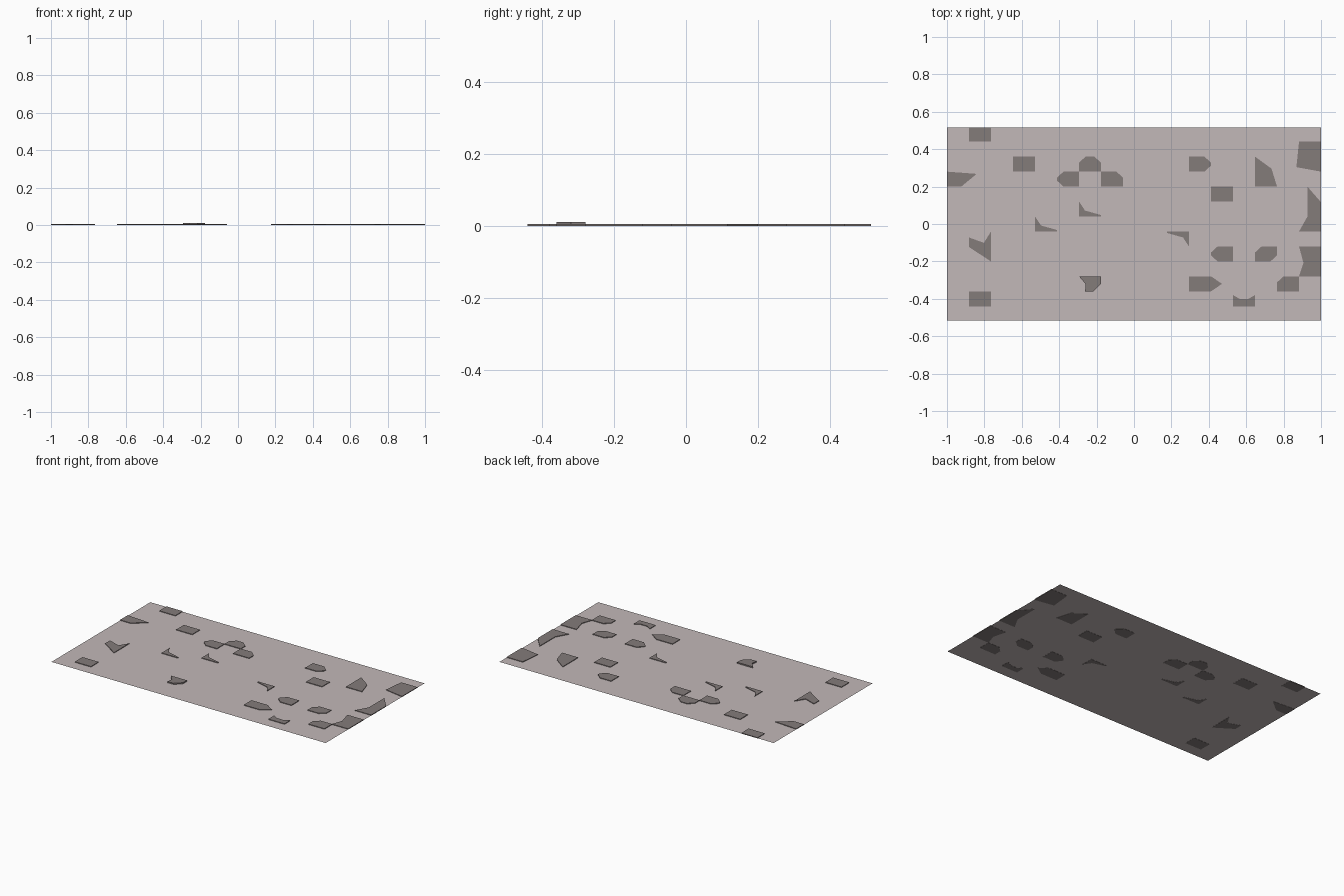
import bpy, bmesh
from mathutils import Vector

if "Cube" in bpy.data.objects:
    bpy.data.objects.remove(bpy.data.objects["Cube"])

U, V = 2 / 17, 0.08          # grid cell size of the layout
LEFT, BACK = -1, 0.52        # layout origin
HALF_DEPTH = 0.515
THICK = 0.005
SHEET_Z = 0.001              # patches reach just through the sheet
TL, TR, BR, BL = (0, 0), (1, 0), (1, 1), (0, 1)
CORNERS = (TL, TR, BR, BL)


def material(name, *rgba):
    m = bpy.data.materials.new(name)
    m.diffuse_color = rgba
    m.use_nodes = True
    m.node_tree.nodes["Principled BSDF"].inputs["Base Color"].default_value = m.diffuse_color
    return m


def add_object(name, bm, mat):
    bm.normal_update()
    me = bpy.data.meshes.new(name)
    bm.to_mesh(me)
    bm.free()
    me.materials.append(mat)
    bpy.context.collection.objects.link(bpy.data.objects.new(name, me))


def patch(name, col, row, outline, rows=1, base=0, top=THICK):
    """Thin slab in the sheet; outline runs in cell units, right and down."""
    pts = [(LEFT + (col + u) * U, min(HALF_DEPTH, BACK - (row + v * rows) * V))
           for u, v in outline]
    bm = bmesh.new()
    low = [bm.verts.new((x, y, base)) for x, y in pts]
    high = [bm.verts.new((x, y, top)) for x, y in pts]
    bm.faces.new(high)
    bm.faces.new(low)
    for i in range(len(pts)):
        bm.faces.new((low[i - 1], low[i], high[i], high[i - 1]))
    bmesh.ops.recalc_face_normals(bm, faces=bm.faces)
    add_object(name, bm, patch_mat)


def clipped(cuts):
    """One cell with the listed corners cut off at a slant."""
    out = []
    for i, key in enumerate("abcd"):
        p = Vector(CORNERS[i])
        if key not in cuts:
            out.append(p)
            continue
        for j in (i - 1, (i + 1) % 4):
            q = Vector(CORNERS[j])
            out.append(p.lerp(q, 0.3 if p.y == q.y else 0.4))
    return out


sheet_mat = material("sheet_light", 0.54, 0.48, 0.48, 1)
patch_mat = material("patch_dark", 0.23, 0.20, 0.195, 1)

# Thin sheet
bm = bmesh.new()
bmesh.ops.create_grid(bm, x_segments=1, y_segments=1, size=1)
bmesh.ops.scale(bm, vec=(1, HALF_DEPTH, 1), verts=bm.verts)
bmesh.ops.translate(bm, vec=(0, 0, SHEET_Z), verts=bm.verts)
add_object("ground_sheet", bm, sheet_mat)

# Single-cell patches; letters are the cut corners, clockwise from back left
for col, row, cuts in ((1, 0, ""), (12, 4, ""), (1, 11, ""), (3, 2, ""),
                       (6, 2, "ab"), (5, 3, "ad"), (7, 3, "b"), (11, 2, "bc"),
                       (12, 8, "ad"), (14, 8, "ac"), (15, 10, "a")):
    patch("raised_patch", col, row, clipped(cuts))

# Hooked patches, one of them turned half round
hook = [TL, (.27, .6), (1, .9), BR, BL]
for col, row in ((6, 5), (4, 6)):
    patch("hooked_patch", col, row, hook)
patch("hooked_patch", 10, 7, [(1 - u, 1 - v) for u, v in hook])

# Symmetric notched patch
half = [(0, .25), (.3, .5)]
patch("notched_patch", 13, 11, half + [(1 - u, v) for u, v in reversed(half)] + [BR, BL])

# Pointed patches
patch("left_edge_patch", 0, 3, [TL, (1.35, .15), (.65, 1), BL])
patch("arrow_patch", 11, 10, [TL, TR, (1.5, .5), BR, BL])
patch("wing_patch", 1, 7, [(0, .2), (.68, .38), TR, BR, (0, .52)], 2)
patch("fin_patch", 14, 2, [TL, (.75, .4), BR, BL], 2)

# Tall patches along the right edge
patch("right_back_patch", 16, 1, [TL, TR, BR, (-.12, .85)], 2)
patch("right_middle_patch", 16, 4, [(.38, 0), (1, .35), BR, BL, (.38, .67)], 3)
patch("right_front_patch", 16, 8, [TL, TR, BR, BL, (.2, .55)], 2)

# The one taller patch, resting on the sheet
patch("tall_patch", 6, 10, [TL, TR, (1, .5), (.65, 1), (.28, 1), (.3, .5)],
      base=SHEET_Z * 2, top=THICK * 2)
